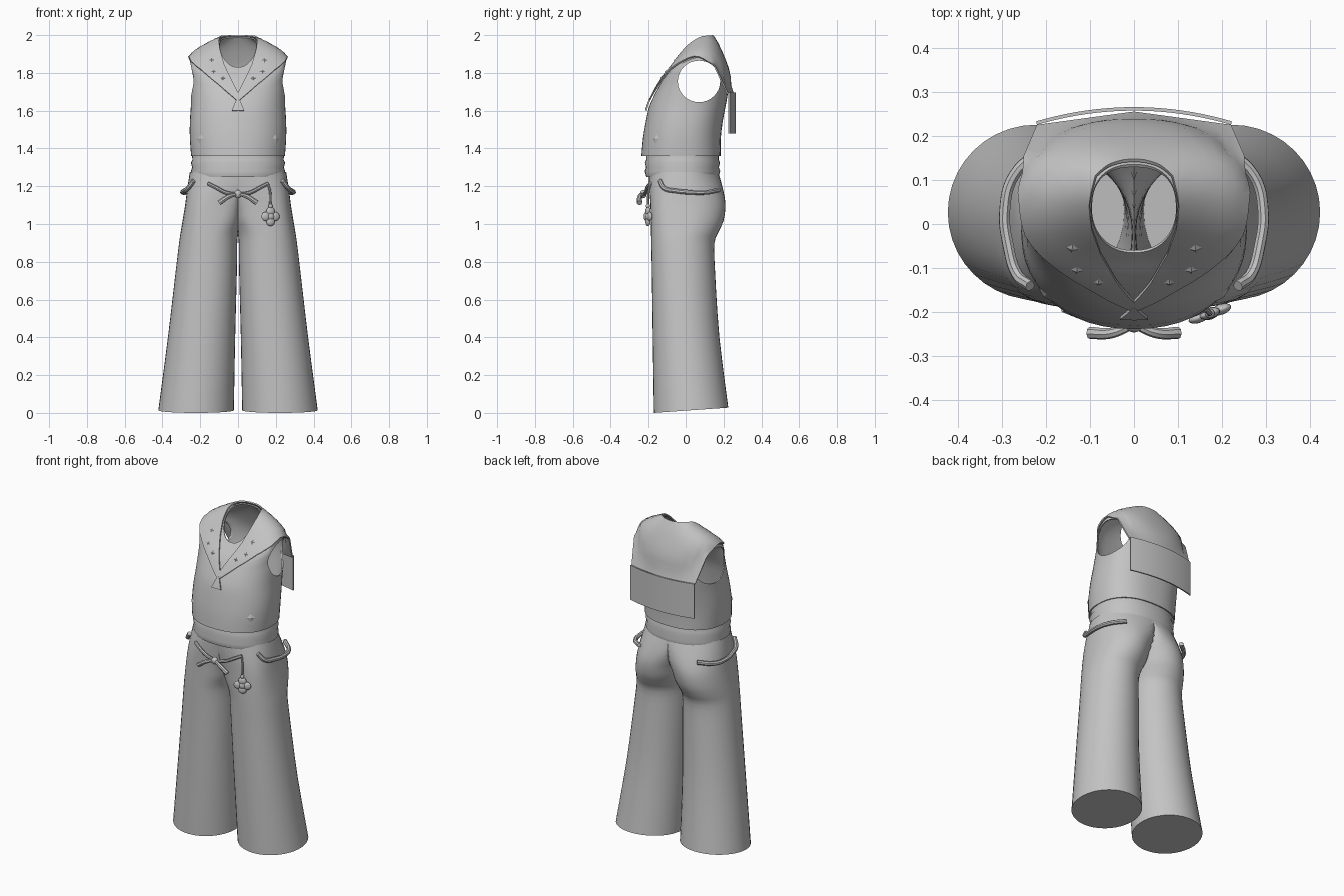
import bpy, bmesh, math
from mathutils import Vector
from mathutils.bvhtree import BVHTree

cube = bpy.data.objects.get("Cube")
if cube:
    bpy.data.objects.remove(cube, do_unlink=True)

cloth = bpy.data.materials.new("grey cloth")
cloth.use_nodes = True
GREY = (0.55, 0.55, 0.55, 1)
cloth.diffuse_color = GREY
cloth.node_tree.nodes["Principled BSDF"].inputs["Base Color"].default_value = GREY


def activate(ob):
    bpy.ops.object.select_all(action='DESELECT')
    ob.select_set(True)
    bpy.context.view_layer.objects.active = ob


def finish(ob, mirror=False, thick=0.0, angle=40):
    """Mirror, thicken, apply and shade a part."""
    activate(ob)
    if mirror:
        m = ob.modifiers.new("mirror", 'MIRROR')
        m.use_clip = True
        bpy.ops.object.modifier_apply(modifier=m.name)
    if thick:
        m = ob.modifiers.new("thickness", 'SOLIDIFY')
        m.thickness, m.offset = thick, -1
        bpy.ops.object.modifier_apply(modifier=m.name)
    bpy.ops.object.shade_smooth_by_angle(angle=math.radians(angle))
    return ob


def add(name, bm):
    me = bpy.data.meshes.new(name)
    bm.to_mesh(me)
    ob = bpy.data.objects.new(name, me)
    bpy.context.collection.objects.link(ob)
    me.materials.append(cloth)
    return ob


def sheet(rows, closed=False, cap=False):
    """Skin rows of points with quads; closed rows make a tube."""
    bm = bmesh.new()
    vs = [[bm.verts.new(p) for p in r] for r in rows]
    n = len(rows[0])
    for a, b in zip(vs, vs[1:]):
        for i in range(n if closed else n - 1):
            j = (i + 1) % n
            bm.faces.new((a[i], a[j], b[j], b[i]))
    if cap:
        bm.faces.new(vs[0][::-1])
    bm.normal_update()
    return bm


def refine(rows, k, smooth=True):
    """Resample a list of tuples, by spline or by straight steps."""
    out = []
    for i in range(len(rows) - 1):
        a, b = rows[max(i - 1, 0)], rows[i]
        c, d = rows[i + 1], rows[min(i + 2, len(rows) - 1)]
        for s in range(k):
            t = s / k
            row = []
            for p, q, r, w in zip(a, b, c, d):
                v = q + (r - q) * t
                if smooth:
                    v = q + t * ((r - p) + t * (2*p - 5*q + 4*r - w + t * (3*q - p - 3*r + w))) / 2
                row.append(v)
            out.append(tuple(row))
    return out + [tuple(rows[-1])]


def oval(cx, rx, yf, yb, ef, eb, n):
    """Oval with separate front and back roundness."""
    pts = []
    for i in range(n):
        a = 2 * math.pi * i / n
        c, s = math.cos(a), math.sin(a)
        e = 2 / (ef if s < 0 else eb)
        pts.append((cx + rx * math.copysign(abs(c) ** e, c),
                    (yf + yb) / 2 + (yb - yf) / 2 * math.copysign(abs(s) ** e, s)))
    return pts


# Trousers: z, centre x, half width, front y, back y, front roundness
legs = [(0, .222, .2, -.172, .225, 2), (.4, .193, .178, -.178, .178, 2.1),
        (.75, .168, .162, -.183, .155, 2.2), (.9, .158, .154, -.186, .152, 2.3),
        (.96, .15, .153, -.187, .175, 2.5), (1.02, .135, .158, -.188, .2, 2.8),
        (1.1, .115, .165, -.19, .21, 3), (1.18, .07, .2, -.195, .198, 2.8),
        (1.275, 0, .255, -.2, .172, 2.4)]
rows = []
for z, cx, rx, yf, yb, e in refine(legs, 3):
    tilt = .07 * max(0, 1 - z / .4)
    rows.append([(max(0, x), y, z + tilt * (y + .172))
                 for x, y in oval(cx, rx, yf, yb, e, 2, 40)])
bm = sheet(rows, closed=True, cap=True)
inner = [f for f in bm.faces if all(v.co.x < 1e-5 for v in f.verts)]
bmesh.ops.delete(bm, geom=inner, context='FACES')
finish(add("trousers", bm), mirror=True, angle=50)

# Undershirt band showing above the trousers
band = [(1.25, .242), (1.28, .25), (1.30, .243), (1.325, .249), (1.34, .242), (1.39, .243)]
rows = [[(x, y, z) for x, y in oval(0, r, -r + .03, r - .068, 2.3, 2.2, 40)] for z, r in band]
finish(add("waist_band", sheet(rows, closed=True)), thick=.006)

# Blouse: half width, front y, back y, and height at front, side, back
body = [(.248, -.238, .185, 1.36, 1.36, 1.36), (.255, -.23, .185, 1.45, 1.45, 1.45),
        (.255, -.215, .195, 1.54, 1.54, 1.54), (.25, -.2, .212, 1.61, 1.62, 1.63),
        (.25, -.18, .225, 1.66, 1.7, 1.71), (.25, -.155, .222, 1.71, 1.79, 1.79),
        (.252, -.125, .195, 1.76, 1.875, 1.87), (.17, -.09, .162, 1.8, 1.925, 1.945),
        (.097, -.065, .135, 1.83, 1.95, 1.99)]
rows = []
for rx, yf, yb, zf, zs, zb in refine(body, 2):
    ring = []
    for x, y in oval(0, rx, yf, yb, 2.2, 2.4, 48):
        s = (y - yf) / (yb - yf)
        ring.append((x, y, zf*(2*s - 1)*(s - 1) + zs*4*s*(1 - s) + zb*s*(2*s - 1)))
    rows.append(ring)
bm = sheet(rows, closed=True)
skin = BVHTree.FromBMesh(bm)
blouse = finish(add("blouse", bm), thick=.007)

# Armholes
bpy.ops.mesh.primitive_cylinder_add(vertices=32, radius=1, depth=1, location=(0, .07, 1.755),
                                    rotation=(0, math.pi / 2, 0))
cutter = bpy.context.object
cutter.name = "armhole_cutter"
cutter.scale = (.11, .112, 1)
cutter.hide_render = True
bpy.context.view_layer.update()
activate(blouse)
cut = blouse.modifiers.new("armholes", 'BOOLEAN')
cut.operation, cut.solver, cut.object = 'DIFFERENCE', 'EXACT', cutter
bpy.ops.object.modifier_apply(modifier=cut.name)
bpy.data.objects.remove(cutter, do_unlink=True)
finish(blouse)


def on_blouse(p, gap):
    loc, nor, _, _ = skin.find_nearest(Vector(p))
    return loc + nor * gap, nor


# Wide collar: neck edge and outer edge, laid over the blouse
neck = [(0, -.165, 1.69), (.04, -.125, 1.77), (.075, -.07, 1.85), (.095, -.01, 1.92),
        (.097, .05, 1.955), (.08, .105, 1.98), (.045, .13, 1.99), (0, .135, 1.99)]
edge = [(0, -.2, 1.65), (.09, -.18, 1.735), (.18, -.13, 1.81), (.252, -.03, 1.865),
        (.255, .07, 1.885), (.25, .155, 1.84), (.22, .225, 1.69), (0, .255, 1.69)]
rows = []
for a, b in zip(refine(neck, 4, False), refine(edge, 4, False)):
    row = []
    for p in refine([a, b], 7, False):
        q, _ = on_blouse(p, .015)
        if p[1] > .1 and p[1] > q.y:
            q = Vector(p)
        if p[0] < 1e-5:
            q.x = 0
        row.append(q)
    rows.append(row)
finish(add("collar", sheet(rows)), mirror=True, thick=.008)

# Square flap hanging down the back
rows = [[(.022 * i, .257 - .032 * (i / 10) ** 2, z) for i in range(-10, 11)]
        for z in (1.48, 1.55, 1.62, 1.695)]
finish(add("back_flap", sheet(rows)), thick=.008)

# Small tie below the collar point
rows = [[on_blouse((w * s, -.21, z), .016)[0] for s in (-1, 0, 1)]
        for z, w in ((1.6, .032), (1.64, .018), (1.675, .006))]
finish(add("neck_tie", sheet(rows)), thick=.008)

# Raised diamonds on the blouse and lapels
for k, (x, y, z, r) in enumerate([(.19, -.15, 1.45, .026), (.13, -.11, 1.81, .018),
                                  (.14, -.06, 1.87, .018), (.08, -.13, 1.77, .014)]):
    for side in (-1, 1):
        loc, nor = on_blouse((side * x, y, z), .003 if k == 0 else .017)
        bpy.ops.mesh.primitive_cone_add(vertices=4, radius1=r, depth=.007, location=loc,
                                        rotation=nor.to_track_quat('Z', 'Y').to_euler())
        ob = bpy.context.object
        ob.name = "diamond_stud"
        ob.data.materials.append(cloth)


def cord(name, pts, radius, sizes=None):
    """Round cord through the points."""
    cu = bpy.data.curves.new(name, 'CURVE')
    cu.dimensions, cu.bevel_depth, cu.bevel_resolution = '3D', radius, 2
    cu.use_fill_caps, cu.resolution_u = True, 6
    sp = cu.splines.new('BEZIER')
    sp.bezier_points.add(len(pts) - 1)
    for i, (bp, p) in enumerate(zip(sp.bezier_points, pts)):
        bp.co = p
        bp.handle_left_type = bp.handle_right_type = 'AUTO'
        bp.radius = sizes[i] if sizes else 1
    ob = bpy.data.objects.new(name, cu)
    bpy.context.collection.objects.link(ob)
    cu.materials.append(cloth)
    activate(ob)
    bpy.ops.object.convert(target='MESH')
    finish(bpy.context.object)


# Hip cords, waist cords and bow tails on both sides
hip = [(.235, -.14, 1.23), (.265, -.115, 1.19), (.285, -.05, 1.175), (.293, .03, 1.168),
       (.272, .11, 1.168), (.2, .175, 1.18)]
waist = [(.16, -.19, 1.215), (.12, -.205, 1.195), (.06, -.215, 1.165), (0, -.222, 1.158)]
tail = [(0, -.228, 1.16), (.05, -.247, 1.145), (.1, -.247, 1.112)]
for side, word in ((1, "left"), (-1, "right")):
    flip = lambda pts: [(side * x, y, z) for x, y, z in pts]
    cord(word + "_hip_cord", flip(hip), .013)
    cord(word + "_waist_cord", flip(waist), .01)
    cord(word + "_bow_tail", flip(tail), .011, (.8, 1.1, 1.3))
cord("charm_cord", [(.158, -.19, 1.215), (.17, -.2, 1.17), (.17, -.203, 1.08)], .006)


def ball(name, loc, scale, turn=0):
    bpy.ops.mesh.primitive_uv_sphere_add(segments=16, ring_count=10, radius=1, location=loc,
                                         rotation=(0, 0, turn))
    ob = bpy.context.object
    ob.name, ob.scale = name, scale
    ob.data.materials.append(cloth)
    finish(ob)


ball("bow_knot", (0, -.228, 1.158), (.02, .018, .022))

# Four-lobed charm
TURN = math.radians(20)
for k in range(4):
    a = k * math.pi / 2
    dx = .027 * math.cos(a)
    ball("charm_lobe", (.172 + dx * math.cos(TURN), -.203 + dx * math.sin(TURN),
                        1.04 + .027 * math.sin(a)), (.024, .012, .024), TURN)
ball("charm_centre", (.172, -.203, 1.04), (.022, .014, .022), TURN)
ball("charm_cap", (.172, -.203, 1.095), (.011, .011, .013))
